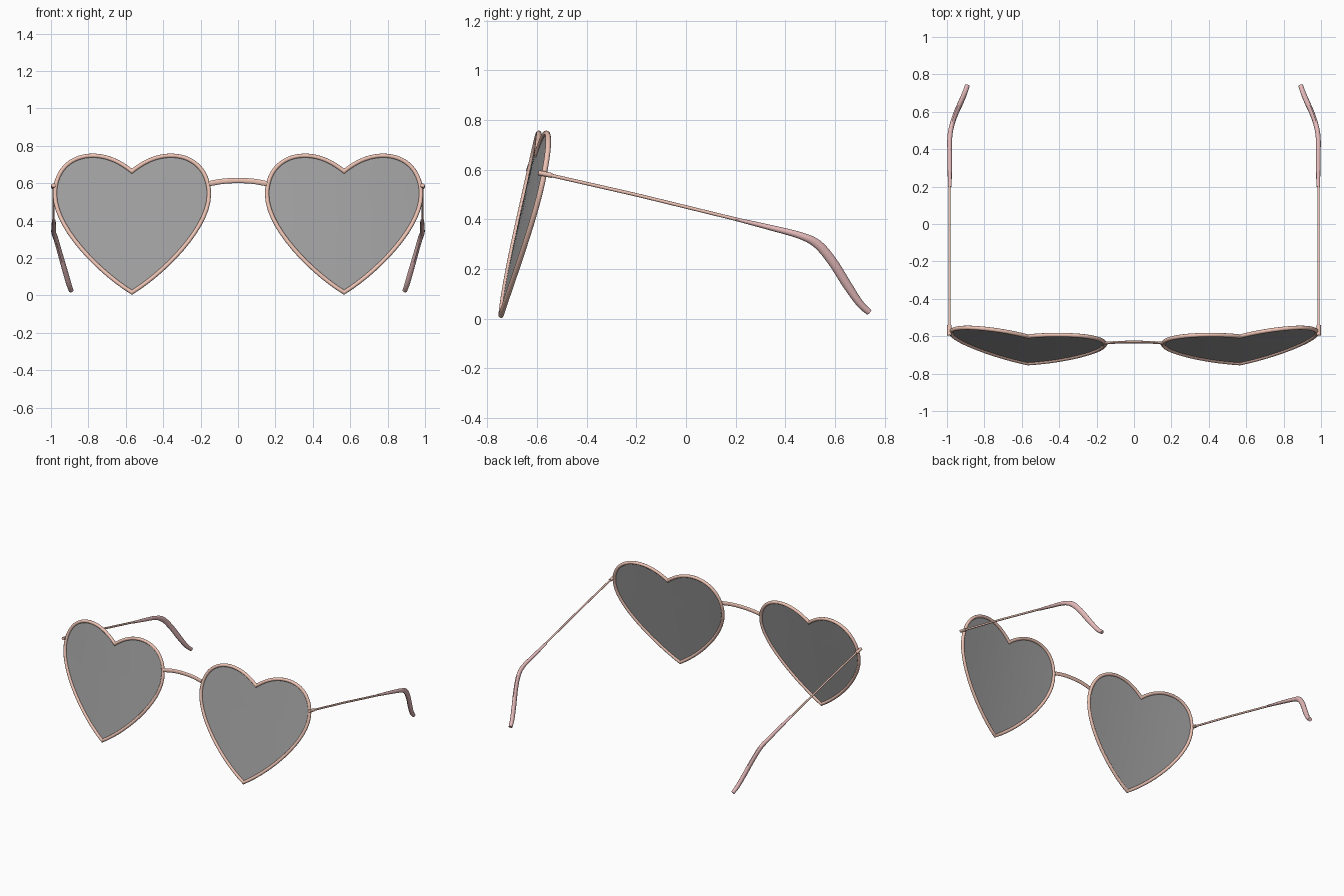
import bpy, bmesh
from mathutils import Vector
from mathutils.geometry import interpolate_bezier
from math import cos, sin, tau

if "Cube" in bpy.data.objects:
    bpy.data.objects.remove(bpy.data.objects["Cube"])


def material(name, rgba):
    m = bpy.data.materials.new(name)
    m.diffuse_color = rgba
    m.use_nodes = True
    m.node_tree.nodes["Principled BSDF"].inputs["Base Color"].default_value = m.diffuse_color
    return m


METAL = material("rose_metal", (0.85, 0.55, 0.46, 1))
SLEEVE = material("pink_sleeve", (0.80, 0.50, 0.50, 1))
GLASS = material("grey_glass", (0.35, 0.35, 0.35, 0.6))


def finish(name, bm, mat, mirror=True):
    bmesh.ops.recalc_face_normals(bm, faces=bm.faces)
    me = bpy.data.meshes.new(name)
    bm.to_mesh(me)
    bm.free()
    ob = bpy.data.objects.new(name, me)
    bpy.context.collection.objects.link(ob)
    me.materials.append(mat)
    bpy.context.view_layer.objects.active = ob
    ob.select_set(True)
    bpy.ops.object.shade_smooth_by_angle(angle=0.7)
    ob.select_set(False)
    if mirror:
        ob.modifiers.new("mirror", 'MIRROR').use_mirror_merge = False
    return ob


def sweep(name, path, radii, ref, mat, closed=False, sides=12, mirror=True):
    """Elliptical tube: radii = (along ref axis, across it), mitred at corners."""
    pts = [Vector(p) for p in path]
    n = len(pts)
    if isinstance(radii, tuple):
        radii = [radii] * n
    ref = Vector(ref)
    bm = bmesh.new()
    rings = []
    for i, p in enumerate(pts):
        a = pts[i - 1] if closed or i else None
        b = pts[(i + 1) % n] if closed or i < n - 1 else None
        t1 = (p - a).normalized() if a else (b - p).normalized()
        t2 = (b - p).normalized() if b else t1
        t = (t1 + t2).normalized()
        across = t.cross(ref).normalized()
        along = across.cross(t).normalized()
        miter = 1 / max(t.dot(t1), 0.5)
        ra, rb = radii[i]
        rings.append([bm.verts.new(p + along * ra * cos(tau * k / sides)
                                   + across * rb * miter * sin(tau * k / sides))
                      for k in range(sides)])
    for i in range(n if closed else n - 1):
        r, s = rings[i], rings[(i + 1) % n]
        for k in range(sides):
            j = (k + 1) % sides
            bm.faces.new((r[k], r[j], s[j], s[k]))
    if not closed:
        bm.faces.new(rings[0])
        bm.faces.new(rings[-1])
    return finish(name, bm, mat, mirror)


def smooth_path(pts, steps=5):
    """Catmull-Rom style smoothing; works on vectors of any size."""
    p = [Vector(q) for q in pts]
    out = []
    for i in range(len(p) - 1):
        a, b = p[max(i - 1, 0)], p[min(i + 2, len(p) - 1)]
        for k in range(steps):
            t = k / steps
            m1, m2 = (p[i + 1] - a) / 2, (b - p[i]) / 2
            out.append((2*t**3 - 3*t**2 + 1) * p[i] + (t**3 - 2*t**2 + t) * m1
                       + (3*t**2 - 2*t**3) * p[i + 1] + (t**3 - t**2) * m2)
    return out + [p[-1]]


# Heart outline: half from notch to tip, then mirrored
half = []
for seg in [((0, .663), (.06, .712), (.13, .747), (.21, .747)),
            ((.21, .747), (.33, .747), (.412, .665), (.412, .54)),
            ((.412, .54), (.412, .36), (.17, .12), (0, .016))]:
    half += interpolate_bezier(*[Vector((u, z, 0)) for u, z in seg], 15)[:-1]
half.append(Vector((0, .016, 0)))
heart = [(p.x, p.y) for p in half] + [(-p.x, p.y) for p in half[-2:0:-1]]


def on_face(u, z):
    # Lens surface leans back and wraps round towards the temples
    return Vector((.567 + u, -.745 + .222 * (z - .015) + .075 * u + .1 * u * u, z))


# Rims
sweep("rim", [on_face(u, z) for u, z in heart], (.011, .011), (0, -1, .0), METAL, closed=True)

# Lenses: concentric rings of the heart outline on the curved surface
bm = bmesh.new()
cz = .45
rings = [[bm.verts.new(on_face(u * s, cz + (z - cz) * s)) for u, z in heart]
         for s in (1, .75, .5, .25)]
centre = bm.verts.new(on_face(0, cz))
n = len(heart)
for i in range(n):
    j = (i + 1) % n
    for r, s in zip(rings, rings[1:]):
        bm.faces.new((r[i], r[j], s[j], s[i]))
    bm.faces.new((rings[-1][i], rings[-1][j], centre))
finish("lens", bm, GLASS)

# Bridge
sweep("bridge", smooth_path([(-.155, -.637, .597), (-.08, -.632, .61), (0, -.631, .614),
                             (.08, -.632, .61), (.155, -.637, .597)]),
      (.007, .014), (0, -1, 0), METAL, mirror=False)

# Hinges
sweep("hinge", [(.987, -.595, .588), (.987, -.54, .577)], (.012, .010), (1, 0, 0), METAL)

# Temple wires
sweep("temple_wire", [(.987, -.56, .581), (.987, -.2, .499), (.987, .23, .394)],
      (.006, .007), (1, 0, 0), METAL)

# Ear sleeves: x, y, z, half width, half height
tip = smooth_path([(.985, .20, .401, .010, .007), (.985, .34, .367, .012, .011),
                   (.985, .46, .335, .013, .014), (.973, .53, .300, .013, .018),
                   (.953, .59, .230, .013, .019), (.926, .65, .135, .014, .018),
                   (.905, .70, .062, .014, .015), (.892, .738, .026, .013, .013)])
sweep("ear_sleeve", [v[:3] for v in tip], [(v[3], v[4]) for v in tip], (1, 0, 0), SLEEVE)
